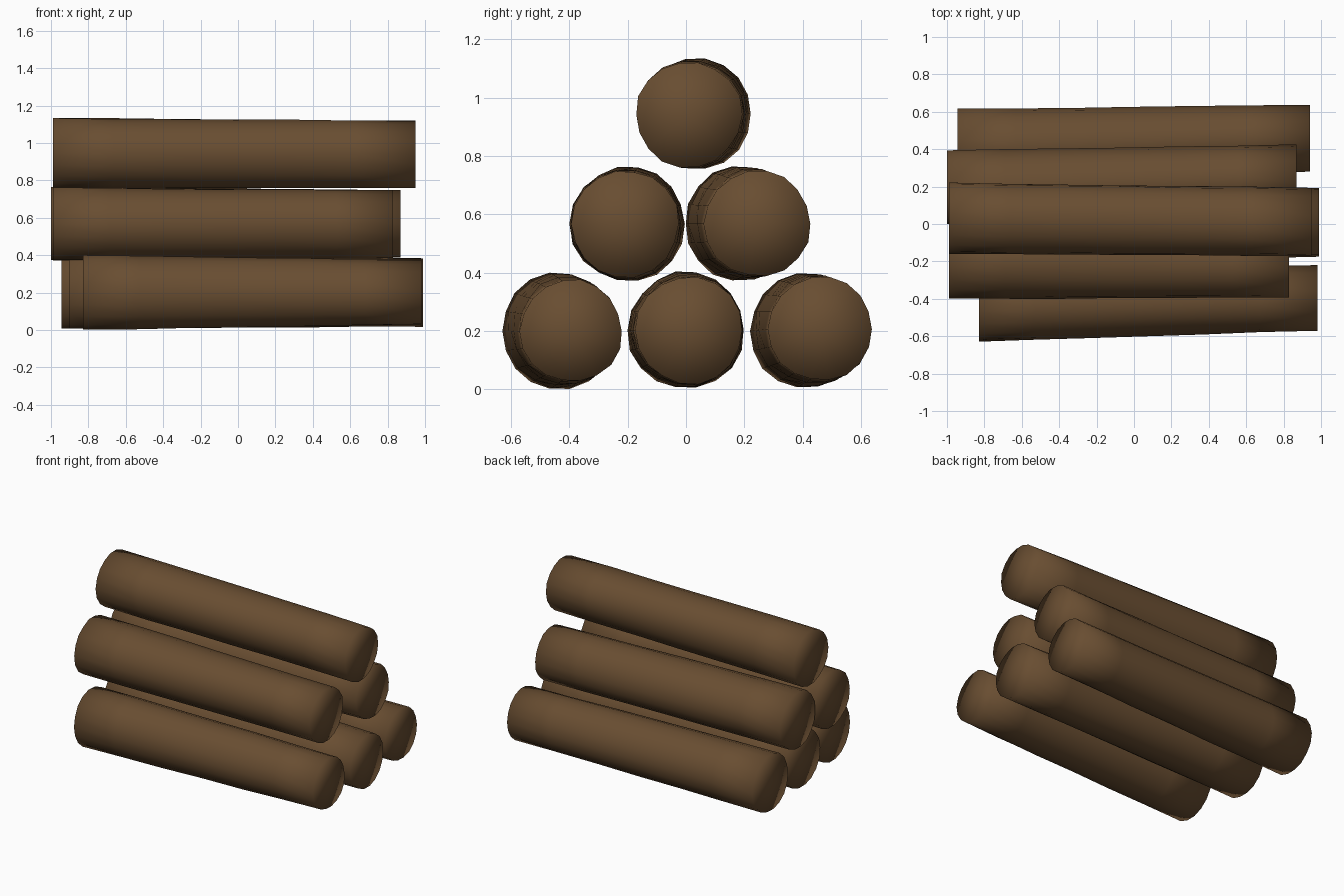
import bpy, bmesh, math, random
from mathutils import Vector

if "Cube" in bpy.data.objects:
    bpy.data.objects.remove(bpy.data.objects["Cube"])

random.seed(4)

bark = bpy.data.materials.new("brown bark")
bark.diffuse_color = (0.14, 0.075, 0.031, 1)
bark.use_nodes = True
bark.node_tree.nodes["Principled BSDF"].inputs["Base Color"].default_value = bark.diffuse_color

SIDES, RINGS = 18, 7


def log(name, start, end, r0, r1):
    """Slightly lumpy tapered log from start to end, smooth all over."""
    a, b = Vector(start), Vector(end)
    bm = bmesh.new()
    phase = random.uniform(0, math.tau)
    rings = []
    for i in range(RINGS):
        t = i / (RINGS - 1)
        c, r = a.lerp(b, t), r0 + (r1 - r0) * t
        ring = []
        for k in range(SIDES):
            ang = math.tau * k / SIDES
            lump = 1 + 0.015 * math.sin(3 * ang + phase + 2 * t) + random.uniform(-0.012, 0.012)
            z = max(0, c.z + r * lump * math.sin(ang))
            ring.append(bm.verts.new((c.x, c.y + r * lump * math.cos(ang), z)))
        rings.append(ring)
    for lower, upper in zip(rings, rings[1:]):
        for k in range(SIDES):
            j = (k + 1) % SIDES
            bm.faces.new((lower[k], lower[j], upper[j], upper[k]))
    # flat sawn ends, fanned from the centre
    for ring, c in ((rings[0], a), (rings[-1], b)):
        hub = bm.verts.new(c)
        for k in range(SIDES):
            bm.faces.new((hub, ring[k], ring[(k + 1) % SIDES]))
    bmesh.ops.recalc_face_normals(bm, faces=bm.faces)
    for f in bm.faces:
        f.smooth = True
    me = bpy.data.meshes.new(name)
    bm.to_mesh(me)
    bm.free()
    me.materials.append(bark)
    bpy.context.collection.objects.link(bpy.data.objects.new(name, me))


# bottom row
log("bottom_front_log", (-0.83, -0.432, 0.2), (0.98, -0.393, 0.2), 0.2, 0.175)
log("bottom_middle_log", (-0.9, 0.0, 0.203), (0.99, 0.01, 0.203), 0.2, 0.184)
log("bottom_back_log", (-0.945, 0.415, 0.2), (0.94, 0.46, 0.207), 0.197, 0.178)
# middle row
log("middle_front_log", (-0.99, -0.2, 0.567), (0.83, -0.208, 0.567), 0.197, 0.184)
log("middle_back_log", (-1.0, 0.192, 0.568), (0.87, 0.245, 0.568), 0.197, 0.182)
# top log
log("top_log", (-0.99, 0.033, 0.945), (0.95, 0.01, 0.942), 0.191, 0.182)
